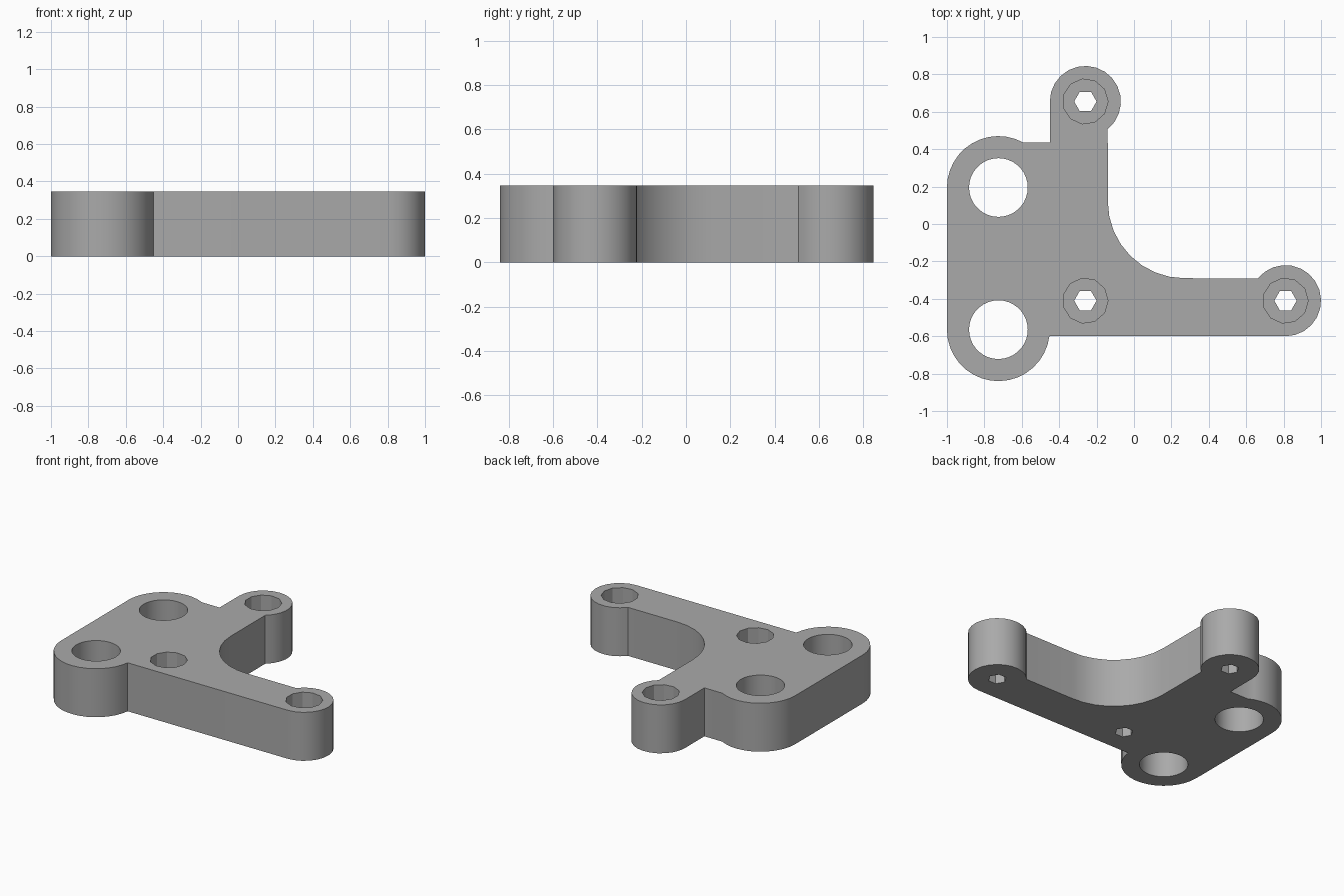
import bpy, bmesh, math

if "Cube" in bpy.data.objects:
    bpy.data.objects.remove(bpy.data.objects["Cube"])

HEIGHT, FLOOR = 0.346, 0.14
ROD_X, ROD_YS, ROD_R = -0.725, (0.195, -0.565), 0.275
BOSS_R = 0.19
SCREWS = [(-0.26, 0.655), (-0.26, -0.41), (0.81, -0.41)]

grey = bpy.data.materials.new("plain_grey")
grey.use_nodes = True
grey.diffuse_color = (0.4, 0.4, 0.4, 1)
grey.node_tree.nodes["Principled BSDF"].inputs["Base Color"].default_value = grey.diffuse_color


def arc(cx, cy, r, start, end, step):
    """Points along an arc, angles in degrees."""
    n = max(1, round(abs(end - start) / step))
    angles = [math.radians(start + (end - start) * i / n) for i in range(n + 1)]
    return [(cx + r * math.cos(a), cy + r * math.sin(a)) for a in angles]


def prism(name, points, z0, z1):
    """Upright solid from a flat outline."""
    bm = bmesh.new()
    base = bm.faces.new([bm.verts.new((x, y, z0)) for x, y in points])
    top = bmesh.ops.extrude_face_region(bm, geom=[base])["geom"]
    bmesh.ops.translate(bm, vec=(0, 0, z1 - z0),
                        verts=[v for v in top if isinstance(v, bmesh.types.BMVert)])
    bmesh.ops.recalc_face_normals(bm, faces=bm.faces)
    mesh = bpy.data.meshes.new(name)
    bm.to_mesh(mesh)
    bm.free()
    mesh.materials.append(grey)
    obj = bpy.data.objects.new(name, mesh)
    bpy.context.collection.objects.link(obj)
    return obj


# Bracket outline: rod bosses, two screw arms and the inner fillet
outline = arc(ROD_X, ROD_YS[1], ROD_R, 180, 353, 10)
outline += arc(*SCREWS[2], BOSS_R, -90, 141, 15)
outline += arc(0.27, 0.12, 0.41, 270, 180, 12)
outline += arc(*SCREWS[0], BOSS_R, -51, 180, 15)
outline += [(-0.45, 0.435)]
outline += arc(ROD_X, ROD_YS[0], ROD_R, 61, 180, 10)
bracket = prism("bracket", outline, 0, HEIGHT)


def drill(name, x, y, r, sides, z0):
    """Cut a many-sided hole upward from z0."""
    cutter = prism(name, arc(x, y, r, 0, 360, 360 / sides)[:-1], z0, HEIGHT + 0.1)
    cutter.hide_render = True
    mod = bracket.modifiers.new(name, 'BOOLEAN')
    mod.operation, mod.solver, mod.object = 'DIFFERENCE', 'EXACT', cutter
    bpy.context.view_layer.objects.active = bracket
    bpy.ops.object.modifier_apply(modifier=name)
    bpy.data.objects.remove(cutter)


# Rod holes
for y in ROD_YS:
    drill("rod_hole", ROD_X, y, 0.157, 36, -0.1)

# Screw holes with wider recesses for the heads
for x, y in SCREWS:
    drill("screw_hole", x, y, 0.06, 6, -0.1)
    drill("head_recess", x, y, 0.121, 11, FLOOR)

# Smooth curved walls, crisp corners
bpy.ops.object.select_all(action='DESELECT')
bracket.select_set(True)
bpy.context.view_layer.objects.active = bracket
bpy.ops.object.shade_smooth_by_angle(angle=math.radians(25))
